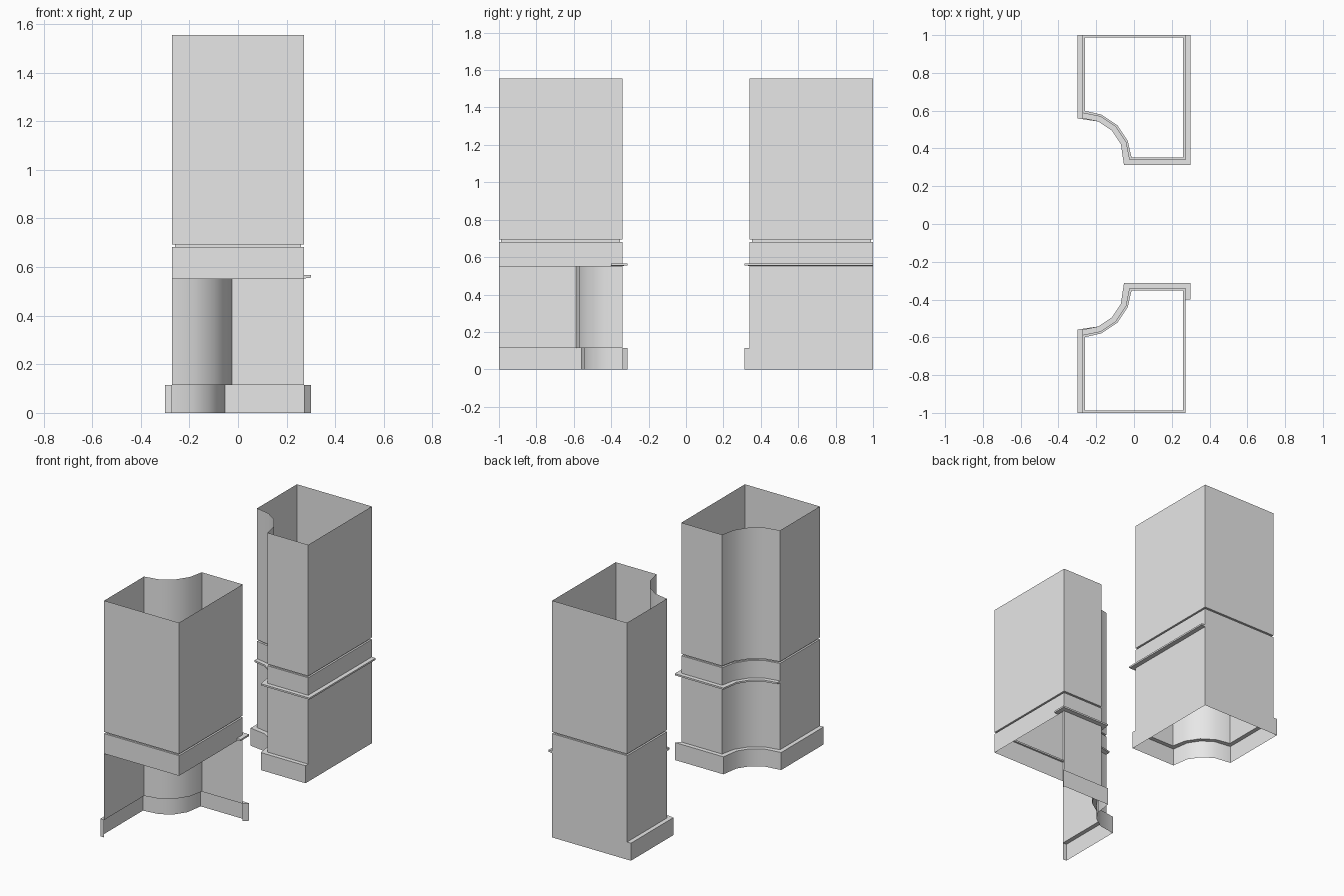
import bpy
import math

cube = bpy.data.objects.get("Cube")
if cube:
    bpy.data.objects.remove(cube, do_unlink=True)

GREY = (0.8, 0.8, 0.8, 1.0)
grey = bpy.data.materials.new("plain_grey")
grey.use_nodes = True
grey.diffuse_color = GREY
grey.node_tree.nodes["Principled BSDF"].inputs["Base Color"].default_value = GREY

HALF = 0.272      # half width of a column
INNER = 0.34      # wall facing the passage
OUTER = 1.0       # wall at the far end
COVE = 0.247      # radius of the scooped corner
TRIM = 0.028      # how far mouldings stand out
TOP, SPLIT, BASE = 1.555, 0.55, 0.115


def outline(d=0.0):
    """Column plan, counterclockwise from the far right corner, grown by d."""
    pts = [(-HALF - d, OUTER + d), (-HALF - d, INNER + COVE - d)]
    for i in range(1, 4):
        a = i * math.pi / 8
        pts.append((-HALF + (COVE - d) * math.sin(a), INNER + (COVE - d) * math.cos(a)))
    pts += [(-HALF + COVE - d, INNER - d), (HALF + d, INNER - d), (HALF + d, OUTER + d)]
    return pts


def sheet(name, rows, side, closed=False, caps=False):
    """Skin a list of (plan points, z) rows from top to bottom."""
    n = len(rows[0][0])
    verts = [(x, y * side, z) for pts, z in rows for x, y in pts]
    faces = []
    for r in range(len(rows) - 1):
        for i in range(n if closed else n - 1):
            j = (i + 1) % n
            faces.append((r * n + i, (r + 1) * n + i, (r + 1) * n + j, r * n + j))
    if caps:
        faces.append(tuple(r * n for r in reversed(range(len(rows)))))
        faces.append(tuple(r * n + n - 1 for r in range(len(rows))))
    if side < 0:
        faces = [f[::-1] for f in faces]
    mesh = bpy.data.meshes.new(name)
    mesh.from_pydata(verts, [], faces)
    mesh.materials.append(grey)
    mesh.update()
    obj = bpy.data.objects.new(name, mesh)
    bpy.context.collection.objects.link(obj)
    bpy.ops.object.select_all(action="DESELECT")
    obj.select_set(True)
    bpy.context.view_layer.objects.active = obj
    bpy.ops.object.shade_smooth_by_angle(angle=math.radians(30))
    return obj


def clamp(pts, right=-1.0, left=1.0):
    return [(min(max(x, right), left), min(y, OUTER)) for x, y in pts]


wall, trim, groove = outline(), outline(TRIM), outline(-0.012)

for label, side in (("front", -1), ("back", 1)):
    # Upper shaft, shadow groove and band
    sheet(label + "_upper_shaft",
          [(wall, TOP), (wall, 0.693), (groove, 0.693),
           (groove, 0.682), (wall, 0.682), (wall, SPLIT)], side, closed=True)
    # Lower walls around the scooped corner
    sheet(label + "_lower_wall", [(wall[:7], SPLIT), (wall[:7], BASE)], side)

    # Skirting with a sill on top
    skirt = clamp(trim[:7], left=HALF if side > 0 else 1.0)
    sheet(label + "_skirting",
          [(wall[:7], BASE), (skirt, BASE), (skirt, 0), (wall[:7], 0)][:3], side)
    for k, end in ((0, "right"), (6, "left")):
        ends = [wall[k], skirt[k]] if k == 0 else [skirt[k], wall[k]]
        sheet(label + "_skirting_" + end + "_end",
              [(ends[::-1], BASE), (ends[::-1], 0)], side)

    # Thin rail around the middle
    inner, outer = wall[1:], clamp(trim[1:], right=-HALF)
    if side < 0:
        inner[-1], outer[-1] = (HALF, 0.4), (HALF + TRIM, 0.4)
    sheet(label + "_rail", [(inner, 0.567), (outer, 0.567), (outer, 0.556), (inner, 0.553)],
          side, caps=True)

# Plain lower walls of the back column, reaching the floor
plain = [wall[6], wall[7], wall[0]]
sheet("back_plain_wall", [(plain, SPLIT), (plain, 0)], 1)
